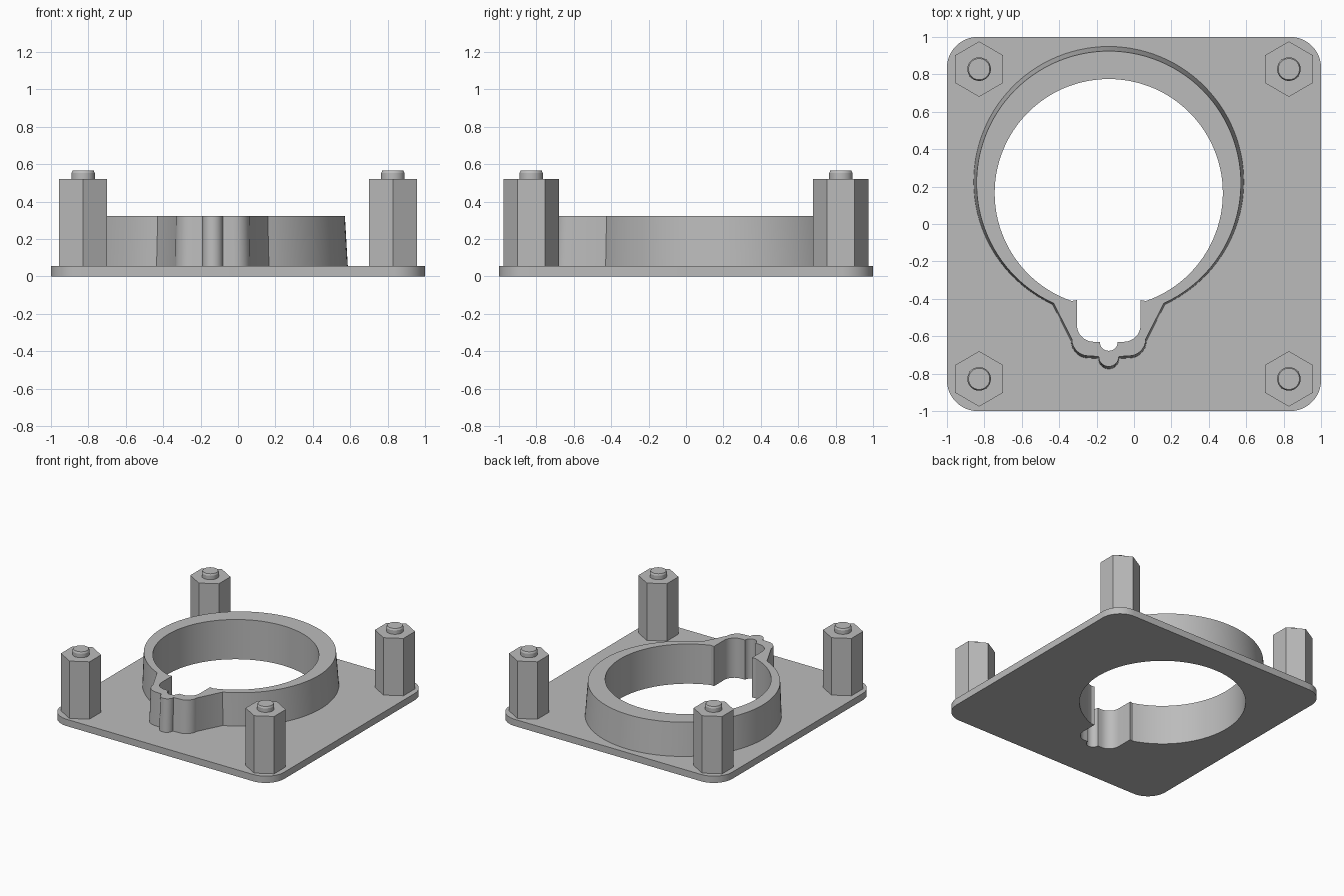
import bpy, bmesh
from math import sin, cos, radians

cube = bpy.data.objects.get("Cube")
if cube:
    bpy.data.objects.remove(cube, do_unlink=True)

GREY = (0.5, 0.5, 0.5, 1)
grey = bpy.data.materials.new("plain_grey")
grey.use_nodes = True
grey.diffuse_color = GREY
grey.node_tree.nodes["Principled BSDF"].inputs["Base Color"].default_value = GREY

PLATE_TOP = 0.055
COLLAR_TOP = 0.322
RING_X, RING_Y = -0.135, -0.005


def arc(cx, cy, r, start, end, n):
    angles = [radians(start + (end - start) * i / n) for i in range(n + 1)]
    return [(cx + r * cos(a), cy + r * sin(a)) for a in angles]


def mirrored(half):
    """Close a half outline that starts and ends on the x = 0 axis."""
    return half + [(-x, y) for x, y in half[-2:0:-1]]


def placed(outline, x, y):
    return [(px + x, py + y) for px, py in outline]


def scaled(outline, factor, pivot_y):
    return [(x * factor, pivot_y + (y - pivot_y) * factor) for x, y in outline]


def loft(name, *sections):
    """Solid through matching (outline, height) sections, capped at both ends."""
    bm = bmesh.new()
    rings = [[bm.verts.new((x, y, z)) for x, y in outline] for outline, z in sections]
    bm.faces.new(rings[0])
    bm.faces.new(rings[-1])
    for low, high in zip(rings, rings[1:]):
        for i in range(len(low)):
            bm.faces.new((low[i - 1], low[i], high[i], high[i - 1]))
    bmesh.ops.recalc_face_normals(bm, faces=bm.faces)
    mesh = bpy.data.meshes.new(name)
    bm.to_mesh(mesh)
    bm.free()
    mesh.materials.append(grey)
    obj = bpy.data.objects.new(name, mesh)
    bpy.context.collection.objects.link(obj)
    return obj


# Base plate with rounded corners
R = 0.165
corners = [(1, 1, 0), (-1, 1, 90), (-1, -1, 180), (1, -1, 270)]
plate_outline = []
for sx, sy, start in corners:
    plate_outline += arc(sx * (1 - R), sy * (1 - R), R, start, start + 90, 12)
plate = loft("base_plate", (plate_outline, 0), (plate_outline, PLATE_TOP))

# Keyhole collar with a drafted outer wall
outer = mirrored(arc(0, 0.232, 0.7225, 90, -65.4, 48)
                 + arc(0.11, -0.62, 0.092, 0, -90, 8)
                 + arc(0, -0.715, 0.055, 0, -90, 8))
outer_top = scaled(outer, 0.978, -0.18)
collar = loft("keyhole_collar",
              (placed(outer, RING_X, RING_Y), PLATE_TOP - 0.005),
              (placed(outer_top, RING_X, RING_Y), COLLAR_TOP))

# Keyhole opening through collar and plate
inner = mirrored(arc(0, 0.17, 0.61, 90, -71, 48) + [(0.17, -0.402)]
                 + arc(0.08, -0.535, 0.09, 0, -90, 8)
                 + arc(0, -0.625, 0.048, 0, -90, 8))
opening = placed(inner, RING_X, RING_Y)
cutter = loft("opening_cutter", (opening, -0.2), (opening, 0.6))
cutter.hide_render = True
for part in (plate, collar):
    mod = part.modifiers.new("opening", "BOOLEAN")
    mod.operation = "DIFFERENCE"
    mod.solver = "EXACT"
    mod.object = cutter
    bpy.context.view_layer.update()
    evaluated = part.evaluated_get(bpy.context.evaluated_depsgraph_get())
    cut_mesh = bpy.data.meshes.new_from_object(evaluated)
    part.modifiers.clear()
    part.data = cut_mesh
bpy.data.objects.remove(cutter, do_unlink=True)

# Hexagonal standoffs with chamfered locating pins
parts = [plate, collar]
POST_TOP = 0.52
hexagon = arc(0, 0, 0.148, 30, 330, 5)
pin = arc(0, 0, 0.063, 0, 352.5, 47)
for sx, sy, _ in corners:
    x, y = sx * 0.828, sy * 0.828
    label = ("back" if sy > 0 else "front") + ("_left" if sx > 0 else "_right")
    post = placed(hexagon, x, y)
    parts.append(loft(label + "_standoff", (post, PLATE_TOP - 0.005), (post, POST_TOP)))
    body = placed(pin, x, y)
    tip = placed(scaled(pin, 0.9, 0), x, y)
    parts.append(loft(label + "_pin", (body, POST_TOP - 0.005), (body, 0.552), (tip, 0.565)))

# Smooth the curved walls, keep the edges crisp
bpy.ops.object.select_all(action="DESELECT")
for part in parts:
    part.select_set(True)
bpy.context.view_layer.objects.active = plate
bpy.ops.object.shade_smooth_by_angle(angle=radians(25))
